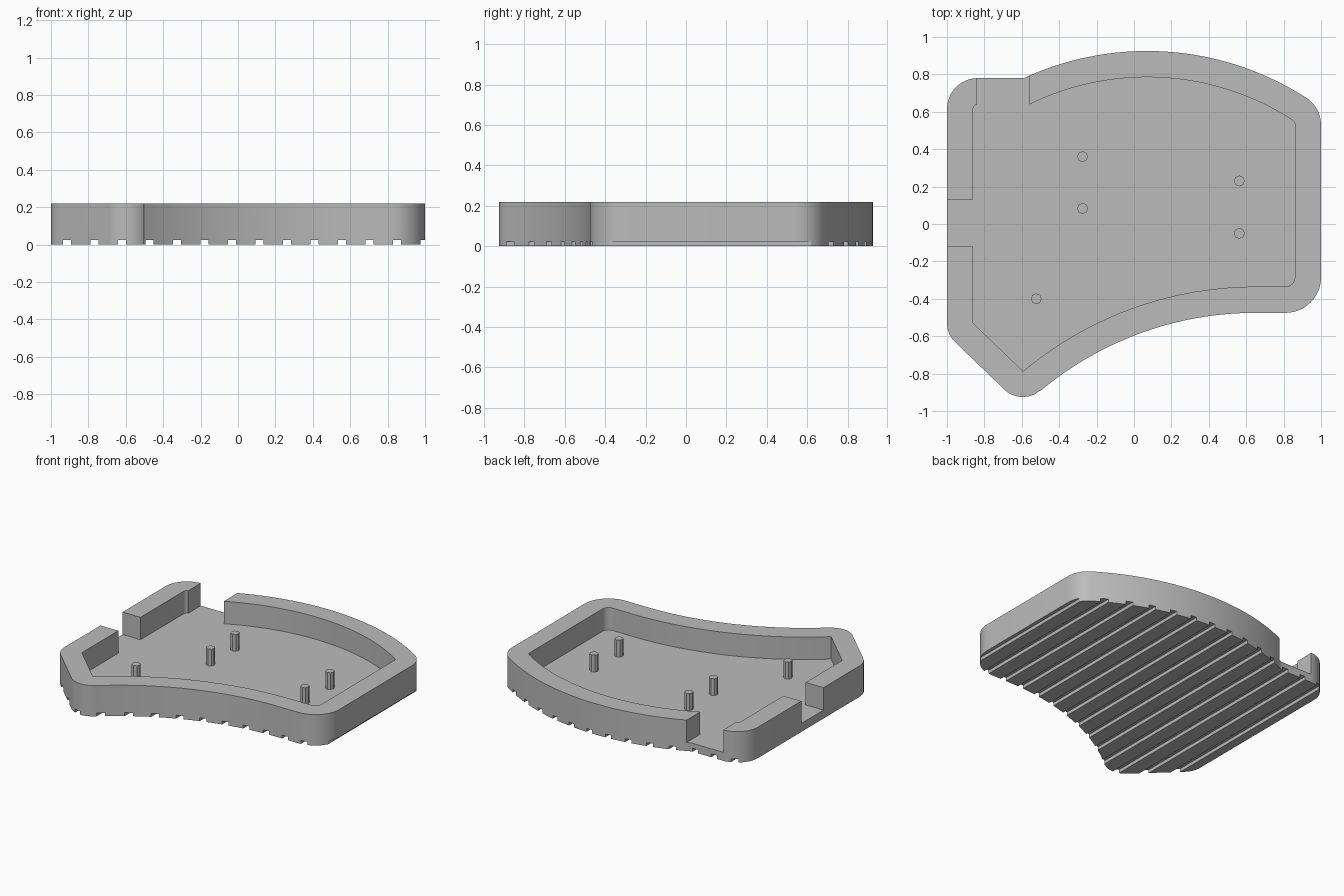
import bpy, bmesh
from math import cos, sin, radians, degrees, acos, asin

cube = bpy.data.objects.get("Cube")
if cube:
    bpy.data.objects.remove(cube, do_unlink=True)

HEIGHT, FLOOR, WALL = 0.22, 0.06, 0.14

grey = bpy.data.materials.new("mid_grey")
grey.use_nodes = True
colour = (0.5, 0.5, 0.5, 1)
grey.diffuse_color = colour
grey.node_tree.nodes["Principled BSDF"].inputs["Base Color"].default_value = colour


def arc(cx, cy, r, start, end, n):
    """Points on an arc, angles in degrees; a zero radius gives one corner."""
    if r < 1e-5:
        return [(cx, cy)]
    angles = [radians(start + (end - start) * i / n) for i in range(n + 1)]
    return [(cx + r * cos(a), cy + r * sin(a)) for a in angles]


def outline(d):
    """Inner tray outline, grown outward by d with rounded corners."""
    back_r = 1.43 + d
    back_start = 180 - degrees(asin((0.64 + d + 0.645) / back_r))
    pts = arc(-0.835, 0.615, 0.025 + d, 180, 90, 12)            # back right corner
    pts += arc(0.07, -0.645, back_r, back_start, 57.1, 40)      # bowed back
    pts += arc(0.83, 0.531, 0.03 + d, 57.1, 0, 10)              # back left corner
    pts += arc(0.81, -0.285, 0.05 + d, 0, -90, 14)              # front left corner
    pts += arc(0.65, -2.269, 1.934 - d, 90, 130, 36)            # hollow front
    pts += arc(-0.595, -0.785, d, -50, -134, 14)                # front point
    pts += arc(-0.86, -0.53, d, 226, 180, 8)                    # front right corner
    return pts


def make_object(name, bm):
    bmesh.ops.remove_doubles(bm, verts=bm.verts, dist=0.0015)
    bmesh.ops.recalc_face_normals(bm, faces=bm.faces)
    mesh = bpy.data.meshes.new(name)
    bm.to_mesh(mesh)
    bm.free()
    mesh.materials.append(grey)
    obj = bpy.data.objects.new(name, mesh)
    bpy.context.collection.objects.link(obj)
    return obj


def prism(name, pts, z0, z1):
    bm = bmesh.new()
    face = bm.faces.new([bm.verts.new((x, y, z0)) for x, y in pts])
    top = bmesh.ops.extrude_face_region(bm, geom=[face])["geom"]
    verts = [v for v in top if isinstance(v, bmesh.types.BMVert)]
    bmesh.ops.translate(bm, verts=verts, vec=(0, 0, z1 - z0))
    if not any(len(f.verts) == len(pts) and f.calc_center_median().z < z0 + 1e-4
               for f in bm.faces):
        bm.faces.new([v for v in bm.verts if v not in verts])
    return make_object(name, bm)


def box(name, x0, x1, y0, y1, z0, z1):
    return prism(name, [(x0, y0), (x1, y0), (x1, y1), (x0, y1)], z0, z1)


def cut(target, cutter):
    mod = target.modifiers.new("cut", 'BOOLEAN')
    mod.operation = 'DIFFERENCE'
    mod.solver = 'EXACT'
    mod.object = cutter
    bpy.context.view_layer.objects.active = target
    bpy.ops.object.modifier_apply(modifier=mod.name)
    bpy.data.objects.remove(cutter, do_unlink=True)


# Tray: solid block, hollowed out
tray = prism("tray", outline(WALL), 0, HEIGHT)
cut(tray, prism("cavity", outline(0), FLOOR, 0.4))

# Openings in the back and right walls
cut(tray, box("back_opening", -0.84, -0.56, 0.6, 1.1, FLOOR, 0.4))
cut(tray, box("side_opening", -1.1, -0.82, -0.12, 0.13, FLOOR, 0.4))

# Grooves along the underside
for i in range(14):
    x = -0.914 + 0.147 * i
    cut(tray, box("groove", x - 0.022, x + 0.022, -1.1, 1.1, -0.1, 0.024))

# Mounting pins
pins = [(-0.275, 0.36), (-0.275, 0.083), (0.563, 0.23), (0.563, -0.05), (-0.523, -0.4)]
for i, (x, y) in enumerate(pins):
    prism(f"mounting_pin_{i + 1}", arc(x, y, 0.029, 0, 315, 7), FLOOR - 0.01, 0.18)

# Smooth the curved walls, keep the edges crisp
bpy.ops.object.select_all(action='DESELECT')
tray.select_set(True)
bpy.context.view_layer.objects.active = tray
bpy.ops.object.shade_smooth_by_angle(angle=radians(25))
